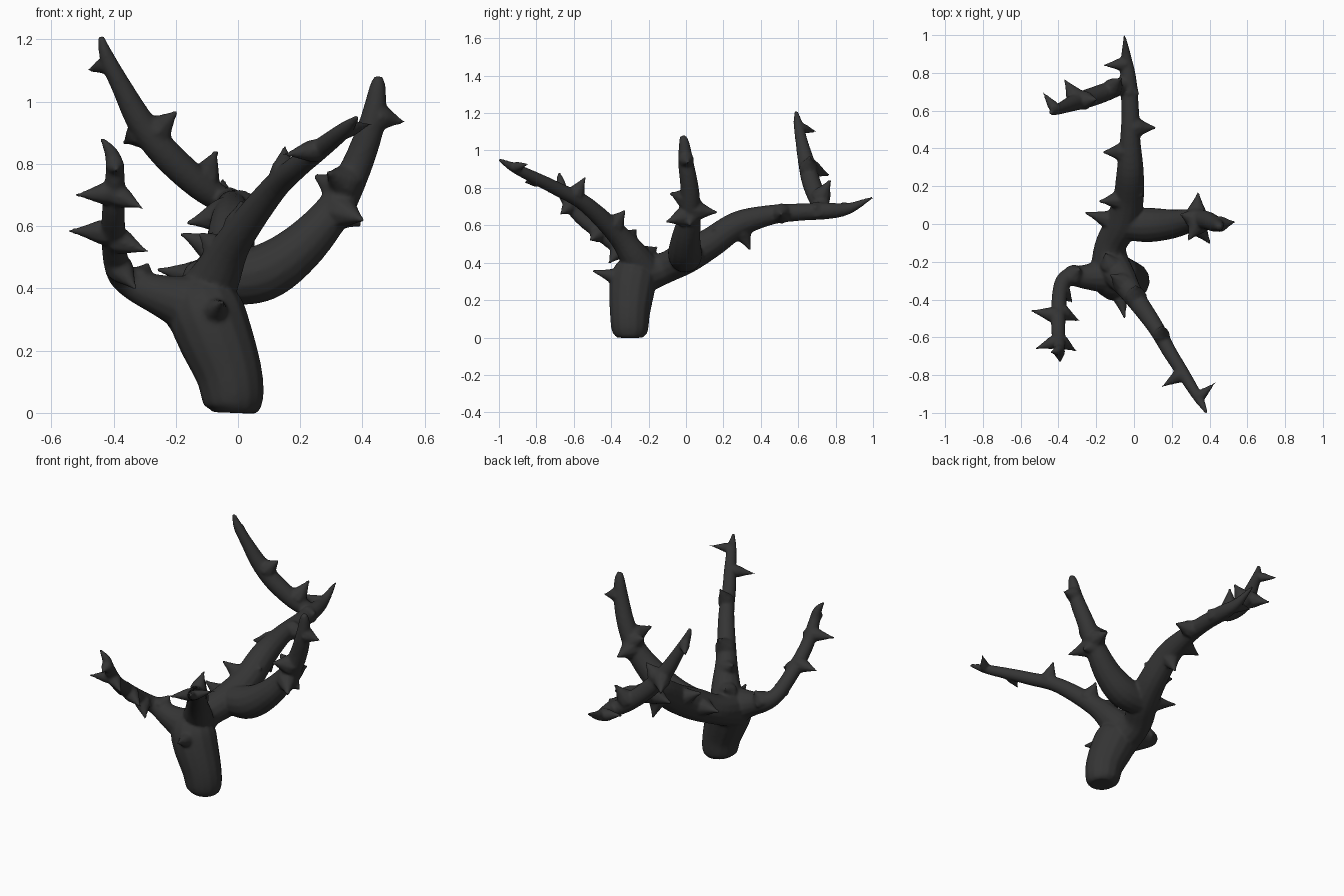
import bpy, bmesh, math
from mathutils import Vector

if "Cube" in bpy.data.objects:
    bpy.data.objects.remove(bpy.data.objects["Cube"])

bm = bmesh.new()
AXES = {}


def catmull(p0, p1, p2, p3, t):
    return 0.5 * (2 * p1 + (p2 - p0) * t + (2 * p0 - 5 * p1 + 4 * p2 - p3) * t * t
                  + (3 * p1 - p0 - 3 * p2 + p3) * t ** 3)


def smooth_path(pts, steps=5):
    v = [Vector(p) for p in pts]          # 4D: x, y, z, radius
    v = [2 * v[0] - v[1]] + v + [2 * v[-1] - v[-2]]
    out = []
    for i in range(1, len(v) - 2):
        out += [catmull(v[i - 1], v[i], v[i + 1], v[i + 2], k / steps) for k in range(steps)]
    return out + [v[-2]]


def tube(path, sides=14):
    """Closed tube through (x, y, z, radius) points."""
    rings, n = [], len(path)
    up = None
    for i, p in enumerate(path):
        d = (path[min(i + 1, n - 1)] - path[max(i - 1, 0)]).to_3d().normalized()
        up = d.orthogonal() if up is None else up - d * up.dot(d)
        up.normalize()
        side = d.cross(up)
        ring = []
        for k in range(sides):
            a = 2 * math.pi * k / sides
            ring.append(bm.verts.new(p.to_3d() + (up * math.cos(a) + side * math.sin(a)) * max(p[3], 0.003)))
        rings.append(ring)
    for a, b in zip(rings, rings[1:]):
        for k in range(sides):
            j = (k + 1) % sides
            bm.faces.new((a[k], a[j], b[j], b[k]))
    bm.faces.new(rings[0][::-1])
    bm.faces.new(rings[-1])


def branch(name, pts):
    AXES[name] = smooth_path(pts)
    tube(AXES[name])


def thorn(name, tip, base):
    """Flared thorn from the nearest point of a branch axis to its tip."""
    tip = Vector(tip)
    root = min((p for p in AXES[name]), key=lambda p: (p.to_3d() - tip).length)
    r, root = root[3], root.to_3d()
    d = (tip - root).normalized()
    start = root + d * r * 0.4
    end = tip + d * 0.008
    prof = [(0, 1), (0.25, 0.85), (0.5, 0.55), (0.75, 0.28), (1, 0.1)]
    b = min(base, r * 1.15)
    tube([Vector((*start.lerp(end, t), b * s)) for t, s in prof], 8)


# Trunk
branch("trunk", [(-.015, -.3, 0, .07), (-.015, -.3, .035, .097), (-.03, -.3, .13, .108),
                 (-.075, -.29, .25, .122), (-.105, -.275, .33, .122), (-.12, -.25, .39, .09),
                 (-.12, -.23, .43, .05)])
# Front right branch
branch("front", [(-.12, -.22, .35, .1), (-.07, -.28, .44, .08), (-.01, -.37, .555, .058),
                 (.11, -.54, .715, .044), (.19, -.68, .79, .038), (.26, -.79, .845, .034),
                 (.34, -.92, .908, .026), (.385, -1.0, .952, .008)])
# Long back branch
branch("back", [(-.12, -.27, .33, .12), (-.125, -.12, .37, .085), (-.065, 0, .43, .09),
                (-.03, .13, .505, .082), (-.02, .28, .605, .072), (-.02, .45, .655, .054),
                (-.02, .6, .67, .047), (-.03, .76, .677, .044), (-.04, .87, .69, .03),
                (-.05, 1.0, .75, .006)])
# Right branch
branch("right", [(-.05, 0, .43, .085), (.08, -.005, .45, .092), (.2, 0, .53, .078),
                 (.31, .02, .655, .06), (.38, .02, .79, .05), (.43, 0, .93, .042),
                 (.448, -.01, 1.04, .028), (.45, -.018, 1.08, .015)])
# Rear upright branch
branch("rear_up", [(-.03, .75, .67, .04), (-.12, .71, .73, .048), (-.23, .67, .83, .05),
                   (-.31, .645, .93, .045), (-.37, .62, 1.04, .034), (-.42, .6, 1.14, .025),
                   (-.44, .588, 1.21, .01)])
# Left branch
branch("left", [(-.12, -.27, .34, .11), (-.24, -.28, .375, .07), (-.34, -.28, .415, .05),
                (-.385, -.33, .46, .042), (-.40, -.46, .56, .04), (-.40, -.58, .66, .037),
                (-.395, -.655, .77, .031), (-.405, -.67, .83, .024), (-.44, -.68, .885, .006)])

# Thorns, listed by tip position
THORNS = {
    "trunk": [(-.05, -.495, .355), (-.15, -.16, .48)],
    "front": [(.15, -.54, .855), (.43, -.84, .93), (.15, -.86, .83), (.01, -.33, .675),
              (-.12, -.27, .575)],
    "back": [(.11, .51, .66), (-.16, .38, .61), (-.18, .12, .575), (.02, .69, .7),
             (-.16, .84, .71), (-.255, .06, .46), (-.02, .34, .475), (.04, .15, .58)],
    "right": [(.53, .01, .935), (.25, .05, .76), (.39, .02, .605), (.34, .16, .67),
              (.40, -.10, .62), (.29, -.08, .77)],
    "rear_up": [(-.485, .70, 1.1), (-.2, .66, .965), (-.365, .76, .87), (-.07, .77, .84)],
    "left": [(-.54, -.46, .585), (-.295, -.51, .52), (-.52, -.66, .7), (-.31, -.67, .66),
             (-.39, -.73, .78), (-.33, -.41, .4), (-.29, -.24, .475)],
}
for name, tips in THORNS.items():
    for tip in tips:
        thorn(name, tip, 0.06)

# One fused, smooth thorny stump
bmesh.ops.recalc_face_normals(bm, faces=bm.faces)
mesh = bpy.data.meshes.new("thorny_branch")
bm.to_mesh(mesh)
bm.free()
obj = bpy.data.objects.new("thorny_branch", mesh)
bpy.context.collection.objects.link(obj)
mat = bpy.data.materials.new("dark_wood")
mat.diffuse_color = (0.035, 0.035, 0.035, 1)
mat.use_nodes = True
mat.node_tree.nodes["Principled BSDF"].inputs["Base Color"].default_value = mat.diffuse_color
mesh.materials.append(mat)
rm = obj.modifiers.new("fuse", 'REMESH')
rm.mode = 'VOXEL'
rm.voxel_size = 0.008
rm.use_smooth_shade = True
sm = obj.modifiers.new("soften", 'SMOOTH')
sm.factor = 0.5
sm.iterations = 5
